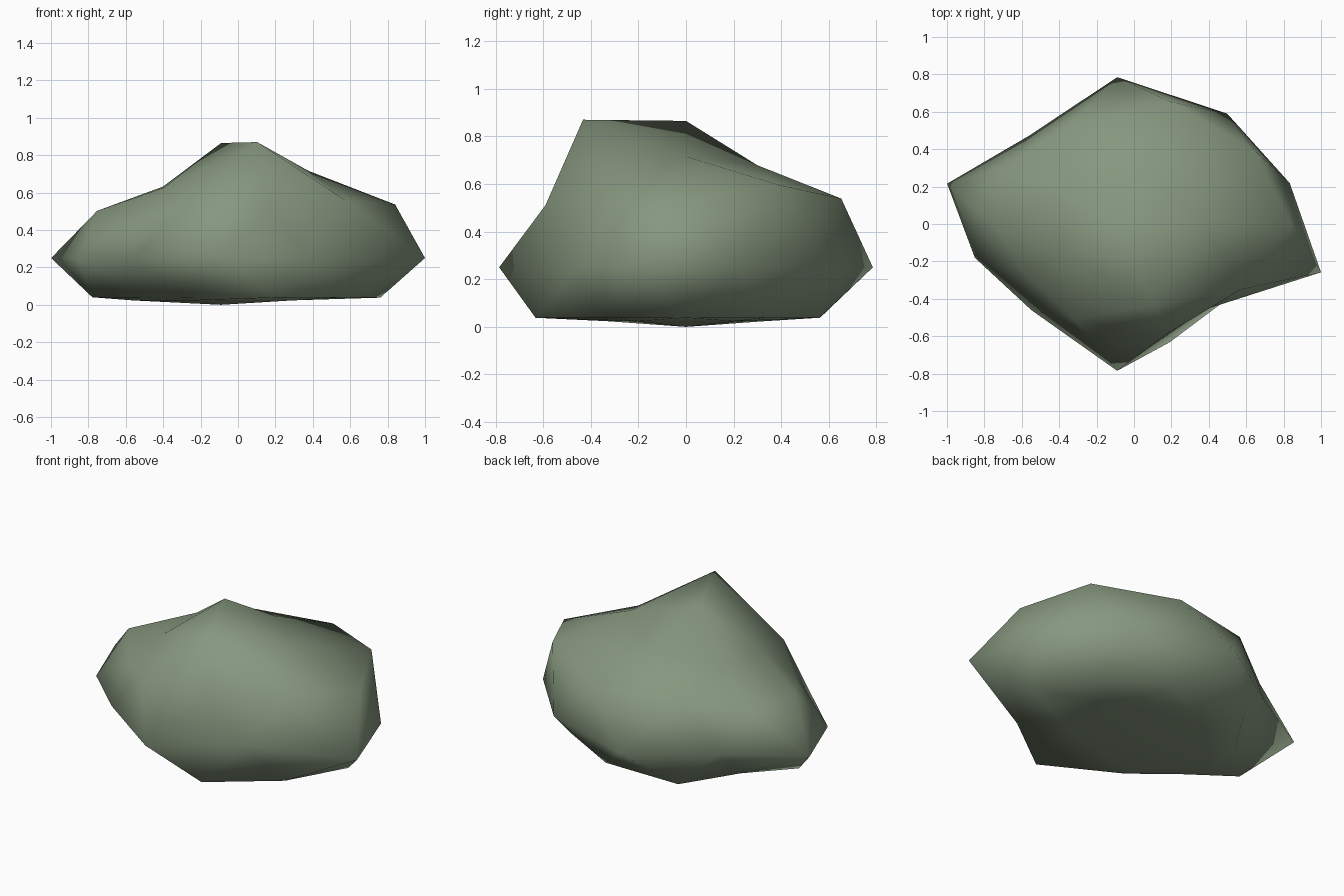
import bpy
import bmesh
import math
from mathutils import Vector

cube = bpy.data.objects.get("Cube")
if cube:
    bpy.data.objects.remove(cube, do_unlink=True)

# Overall proportions of the boulder
CENTRE = Vector((-0.09, 0, 0.25))
WIDTH, DEPTH, HEIGHT = 1.0, 0.73, 0.615
BASE_RISE = 0.045

# Bulge of each corner, ring by ring, counted anticlockwise from +x
BULGES = {
    "peak": [1.0],
    "crown": [0.89, 0.82, 0.73, 0.72, 1.185],
    "shoulder": [1.04, 1.07, 1.05, 0.91, 0.8, 0.78, 0.69, 0.86, 0.95, 0.96],
    "waist": [0.97, 1.0, 1.075, 0.8, 0.956, 0.8, 0.78, 1.075, 0.78, 1.146],
    "skirt": [1.0, 0.9, 0.95, 0.91, 0.66, 0.77, 0.57, 0.63, 1.07, 0.91],
    "underside": [0.9] * 5,
    "foot": [1.0],
}
LOWER_LIMITS = {"peak": 0.95, "crown": 0.7, "shoulder": 0.2, "waist": -0.2,
                "skirt": -0.7, "underside": -0.95, "foot": -2}


def ring_of(direction):
    """Name of the ring a corner belongs to."""
    return next(name for name, low in LOWER_LIMITS.items() if direction.z > low)


def azimuth(vert):
    return (math.atan2(vert.co.y, vert.co.x) + 0.01) % math.tau


def place(direction, bulge):
    """Squash a sphere direction into the boulder, with a shallow cone base."""
    x = direction.x * WIDTH * bulge
    y = direction.y * DEPTH * bulge
    if direction.z > -0.2:
        z = direction.z * HEIGHT * bulge
    else:
        z = BASE_RISE * math.hypot(direction.x, direction.y) - CENTRE.z
    return CENTRE + Vector((x, y, z))


# Faceted ball whose rings of corners are pushed in and out
bm = bmesh.new()
bmesh.ops.create_icosphere(bm, subdivisions=2, radius=1)
rings = {name: [] for name in BULGES}
for vert in bm.verts:
    rings[ring_of(vert.co)].append(vert)
for name, verts in rings.items():
    verts.sort(key=azimuth)
    for vert, bulge in zip(verts, BULGES[name]):
        vert.co = place(vert.co.copy(), bulge)

bmesh.ops.recalc_face_normals(bm, faces=bm.faces)
for face in bm.faces:
    face.smooth = True
mesh = bpy.data.meshes.new("boulder")
bm.to_mesh(mesh)
bm.free()

# Mossy stone colour
stone = bpy.data.materials.new("mossy_grey_green")
stone.use_nodes = True
colour = (0.24, 0.31, 0.21, 1)
stone.diffuse_color = colour
shader = stone.node_tree.nodes["Principled BSDF"]
shader.inputs["Base Color"].default_value = colour
shader.inputs["Roughness"].default_value = 0.9
mesh.materials.append(stone)

boulder = bpy.data.objects.new("boulder", mesh)
bpy.context.collection.objects.link(boulder)
